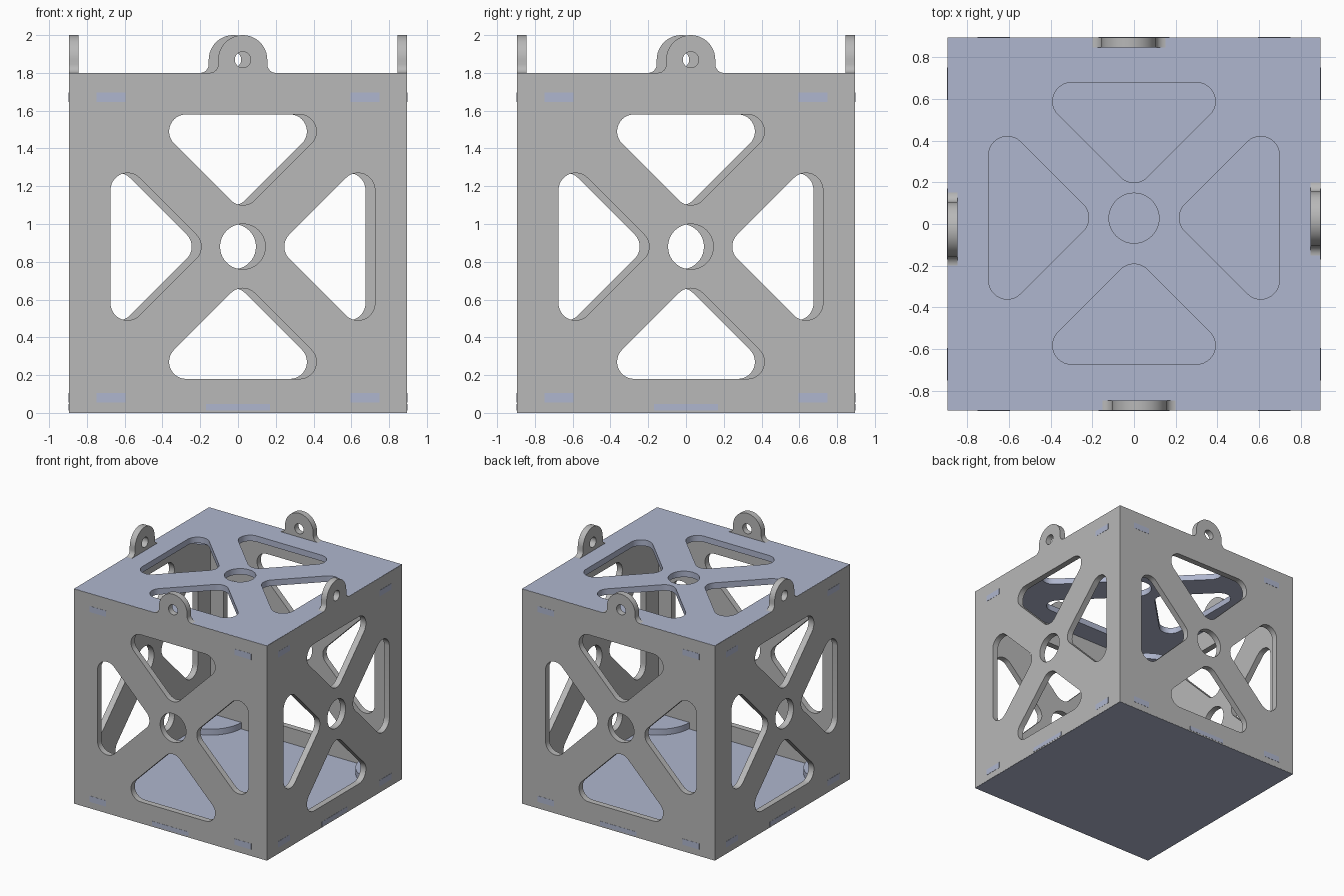
import bpy, bmesh
from math import sin, cos, pi, radians, sqrt, tan
from mathutils import Matrix, Vector

cube = bpy.data.objects.get("Cube")
if cube:
    bpy.data.objects.remove(cube, do_unlink=True)

HALF, THICK, TOP = 0.895, 0.05, 1.8
INNER = HALF - THICK
GAP = 0.0015          # keeps touching faces from being coplanar


def material(name, rgb):
    m = bpy.data.materials.new(name)
    m.use_nodes = True
    m.diffuse_color = (*rgb, 1)
    m.node_tree.nodes["Principled BSDF"].inputs["Base Color"].default_value = (*rgb, 1)
    return m


GREY = material("panel grey", (0.48, 0.48, 0.48))
BLUE = material("plate blue", (0.43, 0.47, 0.62))


def arc(cx, cy, r, start, end, steps=12):
    """Points on an arc, angles in degrees."""
    angles = [radians(start + (end - start) * i / steps) for i in range(steps + 1)]
    return [(cx + r * cos(a), cy + r * sin(a)) for a in angles]


def circle(cx, cy, r):
    return arc(cx, cy, r, 0, 360, 40)[:-1]


def rectangle(x0, x1, y0, y1):
    return [(x0, y0), (x1, y0), (x1, y1), (x0, y1)]


def rounded_triangle(cx, cy, turn, near=0.22, depth=0.48, r=0.09):
    """Right-angled cutout whose rounded tip points at (cx, cy)."""
    apex, base = near - r * (sqrt(2) - 1), near + depth
    side = base - apex - r / tan(pi / 8)
    pts = arc(0, apex + r * sqrt(2), r, 225, 315)
    pts += arc(side, base - r, r, -45, 90)
    pts += arc(-side, base - r, r, 90, 225)
    c, s = cos(turn), sin(turn)
    return [(cx + x * c - y * s, cy + x * s + y * c) for x, y in pts]


def sheet(name, loops, thick, mat, matrix):
    """Flat sheet with holes: first loop is the outline, the rest are cut out."""
    curve = bpy.data.curves.new(name, "CURVE")
    curve.dimensions = "2D"
    curve.fill_mode = "BOTH"
    curve.extrude = thick / 2
    for loop in loops:
        spline = curve.splines.new("POLY")
        spline.points.add(len(loop) - 1)
        for p, (x, y) in zip(spline.points, loop):
            p.co = (x, y, 0, 1)
        spline.use_cyclic_u = True
    temp = bpy.data.objects.new(name, curve)
    bpy.context.collection.objects.link(temp)
    graph = bpy.context.evaluated_depsgraph_get()
    mesh = bpy.data.meshes.new_from_object(temp.evaluated_get(graph))
    bpy.data.objects.remove(temp, do_unlink=True)
    bpy.data.curves.remove(curve)

    bm = bmesh.new()
    bm.from_mesh(mesh)
    bmesh.ops.remove_doubles(bm, verts=bm.verts, dist=1e-5)
    bmesh.ops.recalc_face_normals(bm, faces=bm.faces)
    bm.to_mesh(mesh)
    bm.free()
    mesh.materials.clear()
    mesh.materials.append(mat)
    for poly in mesh.polygons:
        poly.material_index = 0
    obj = bpy.data.objects.new(name, mesh)
    obj.matrix_world = matrix
    bpy.context.collection.objects.link(obj)
    bpy.ops.object.select_all(action="DESELECT")
    obj.select_set(True)
    bpy.context.view_layer.objects.active = obj
    bpy.ops.object.shade_smooth_by_angle(angle=radians(30))
    return obj


def flat(z):
    return Matrix.Translation((0, 0, z))


# Side panel outline with a filleted hanging lug on its top edge
W, EAR, FILLET, EAR_Z, MID = HALF - THICK / 2, 0.13, 0.045, 1.87, 0.88
right_fillet = arc(EAR + FILLET, TOP + FILLET, FILLET, 270, 180, 6)
outline = [(-W, GAP), (W, GAP), (W, TOP - GAP)]
outline += right_fillet + arc(0, EAR_Z, EAR, 0, 180, 24)
outline += [(-x, y) for x, y in reversed(right_fillet)] + [(-W, TOP - GAP)]
panel_loops = [outline, circle(0, EAR_Z, 0.042), circle(0, MID, 0.12)]
panel_loops += [rounded_triangle(0, MID, k * pi / 2) for k in range(4)]

# Four side panels overlapping in a pinwheel
upright = Matrix.Translation((THICK / 2, -W, 0)) @ Matrix.Rotation(pi / 2, 4, "X")
turns = [Matrix.Rotation(k * pi / 2, 4, "Z") for k in range(4)]
SIDES = ("front", "right", "back", "left")
for side, turn in zip(SIDES, turns):
    # the panel on +x is the model's own left
    label = {"right": "left", "left": "right"}.get(side, side)
    sheet(label + "_panel", panel_loops, THICK, GREY, turn @ upright)

# Top plate with cutouts, and solid floor
E = HALF - GAP
square = rectangle(-E, E, -E, E)
top_loops = [square, circle(0, 0.028, 0.12)]
for k in range(4):
    cy, near = (0.003, 0.195) if k % 2 == 0 else (0.03, 0.217)
    top_loops.append(rounded_triangle(0, cy, k * pi / 2, near))
sheet("top_plate", top_loops, THICK, BLUE, flat(TOP - THICK / 2))
sheet("floor_plate", [square], THICK, BLUE, flat(THICK / 2))

# Quarter-round corner gussets, with tabs that show through the panels
R, TAB0, TAB1, OUT = 0.285, 0.095, 0.25, THICK + GAP
gusset = [(0, 0), (TAB0, 0), (TAB0, -OUT), (TAB1, -OUT), (TAB1, 0)]
gusset += arc(0, 0, R, 0, 90, 16)
gusset += [(0, TAB1), (-OUT, TAB1), (-OUT, TAB0), (0, TAB0)]
for level, z in (("lower", 0.08), ("upper", 1.67)):
    for side, turn in zip(SIDES, turns):
        place = turn @ Matrix.Translation((-INNER, -INNER, z))
        sheet(level + "_gusset", [gusset], THICK, BLUE, place)

# Floor tabs flush with the panel faces
for turn in turns:
    place = turn @ Matrix.Translation((0, -HALF, 0.03))
    sheet("floor_tab", [rectangle(-0.17, 0.17, -GAP, THICK)], 0.036, BLUE, place)
